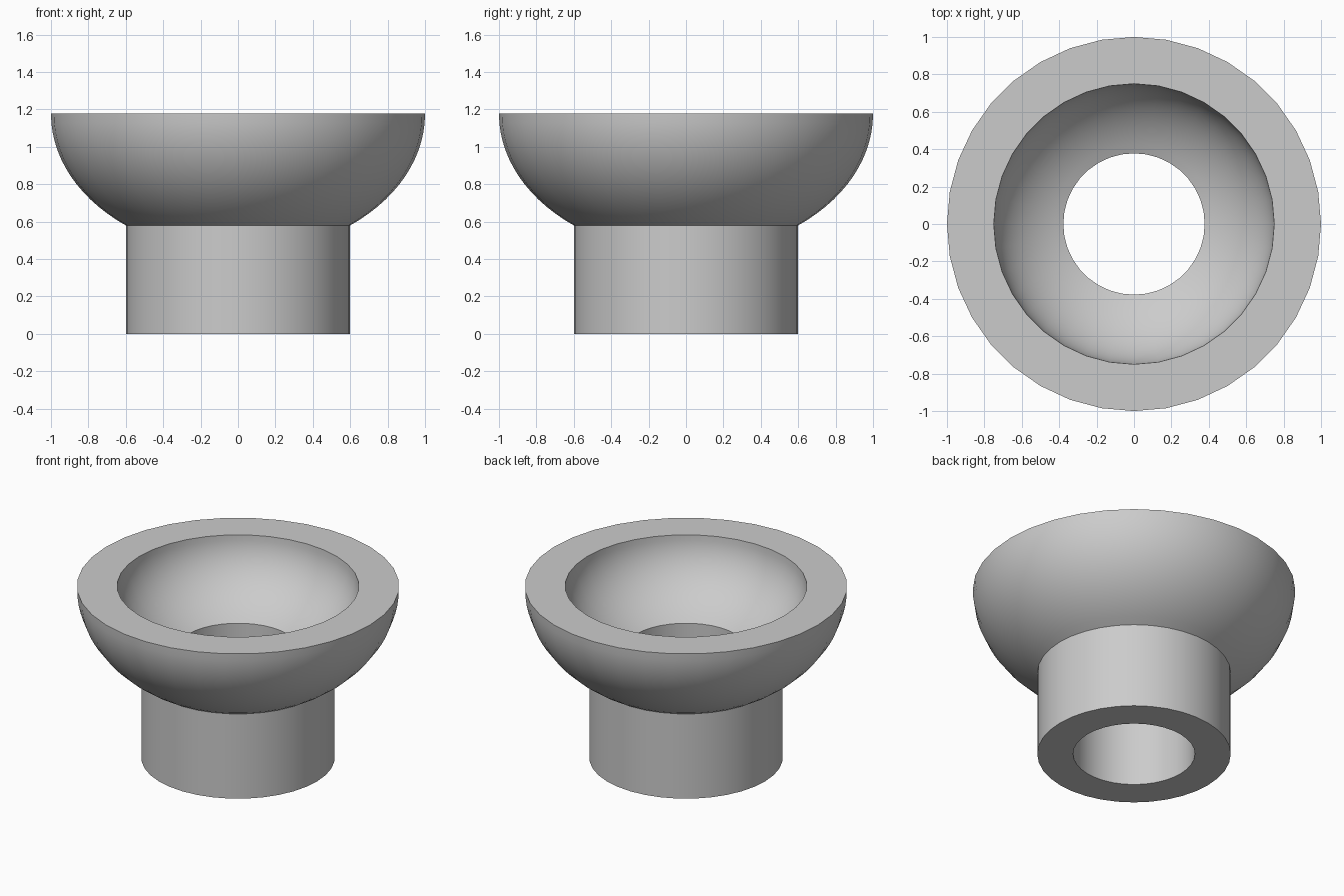
import bpy
import bmesh
from math import asin, sin, cos, pi, radians
from mathutils import Vector

cube = bpy.data.objects.get("Cube")
if cube:
    bpy.data.objects.remove(cube, do_unlink=True)

SIDES = 36
RINGS = 14
RIM_Z = 1.177
TUBE_OUT, TUBE_IN = 0.6, 0.378

grey = bpy.data.materials.new("light grey")
grey.use_nodes = True
colour = (0.6, 0.6, 0.6, 1)
grey.diffuse_color = colour
grey.node_tree.nodes["Principled BSDF"].inputs["Base Color"].default_value = colour


def bowl_arc(width, depth, neck):
    """Half-ellipse points from the rim down to the neck radius."""
    start = asin(neck / width)
    steps = [start + (pi / 2 - start) * i / RINGS for i in range(RINGS + 1)]
    return [(width * sin(a), RIM_Z - depth * cos(a)) for a in reversed(steps)]


def lathe(name, profile):
    """Revolve a closed profile of (radius, height) points about z."""
    bm = bmesh.new()
    verts = [bm.verts.new((r, 0, z)) for r, z in profile]
    edges = [bm.edges.new((v, verts[i - 1])) for i, v in enumerate(verts)]
    bmesh.ops.spin(bm, geom=verts + edges, cent=Vector(), axis=(0, 0, 1),
                   angle=2 * pi, steps=SIDES, use_merge=True)
    bmesh.ops.remove_doubles(bm, verts=bm.verts, dist=0.0001)
    bmesh.ops.recalc_face_normals(bm, faces=bm.faces)
    mesh = bpy.data.meshes.new(name)
    bm.to_mesh(mesh)
    bm.free()
    mesh.materials.append(grey)
    obj = bpy.data.objects.new(name, mesh)
    bpy.context.collection.objects.link(obj)
    bpy.ops.object.select_all(action="DESELECT")
    obj.select_set(True)
    bpy.context.view_layer.objects.active = obj
    bpy.ops.object.shade_smooth_by_angle(angle=radians(25))
    return obj


# Thick open bowl and its hollow stem, as one continuous wall
outside = bowl_arc(1, 0.746, TUBE_OUT)
inside = bowl_arc(0.75, 0.5, TUBE_IN)
stem = [(TUBE_OUT, 0), (TUBE_IN, 0)]
lathe("bowl_with_hollow_stem", outside + stem + inside[::-1])
